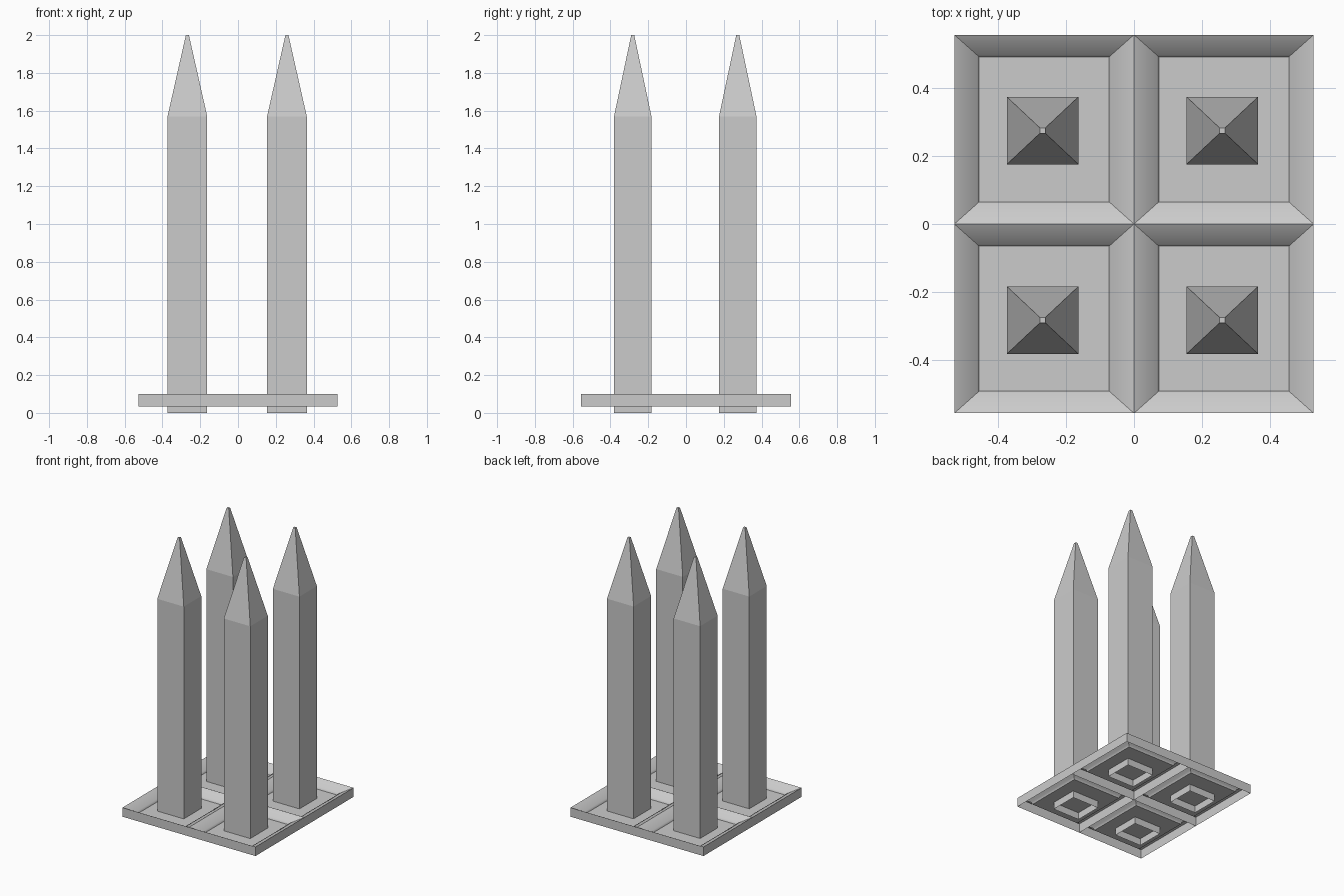
import bpy, bmesh

if "Cube" in bpy.data.objects:
    bpy.data.objects.remove(bpy.data.objects["Cube"])

TILE_X, TILE_Y = 0.527, 0.555


def loft(name, rings, soft=(), cap=True):
    """Skin rectangular rings (cx, cy, half_x, half_y, z); soft rings shade smoothly."""
    bm = bmesh.new()
    loops = []
    for cx, cy, hx, hy, z in rings:
        loops.append([bm.verts.new((cx + sx * hx, cy + sy * hy, z))
                      for sx, sy in ((-1, -1), (1, -1), (1, 1), (-1, 1))])
    for a, b in zip(loops, loops[1:]):
        for i in range(4):
            j = (i + 1) % 4
            bm.faces.new((a[i], a[j], b[j], b[i]))
    if cap:
        bm.faces.new(loops[-1])
    soft_verts = {v for k in soft for v in loops[k]}
    for f in bm.faces:
        f.smooth = bool(soft)
    for e in bm.edges:
        e.smooth = all(v in soft_verts for v in e.verts)
    mesh = bpy.data.meshes.new(name)
    bm.to_mesh(mesh)
    bm.free()
    ob = bpy.data.objects.new(name, mesh)
    bpy.context.collection.objects.link(ob)
    return ob


for sx, side in ((-1, "left"), (1, "right")):
    for sy, end in ((-1, "front"), (1, "back")):
        # Sunken tile: open-bottomed shell, outer wall, rounded slope, floor
        cx, cy = sx * TILE_X / 2, sy * TILE_Y / 2
        hx, hy = TILE_X / 2, TILE_Y / 2
        profile = [(0, 0.035), (0, 0.10), (0.93, 0.066), (1, 0.05)]
        loft(f"base_tile_{end}_{side}",
             [(cx, cy, hx - t * 0.073, hy - t * 0.065, z) for t, z in profile],
             soft=(2,))
        # Spike: open-bottomed square post with a pointed tip
        px = 0.259 if sx > 0 else -0.268
        py = 0.274 if sy > 0 else -0.282
        loft(f"spike_{end}_{side}",
             [(px, py, 0.105, 0.099, 0), (px, py, 0.105, 0.099, 1.57),
              (px, py, 0.008, 0.008, 2.0)])
